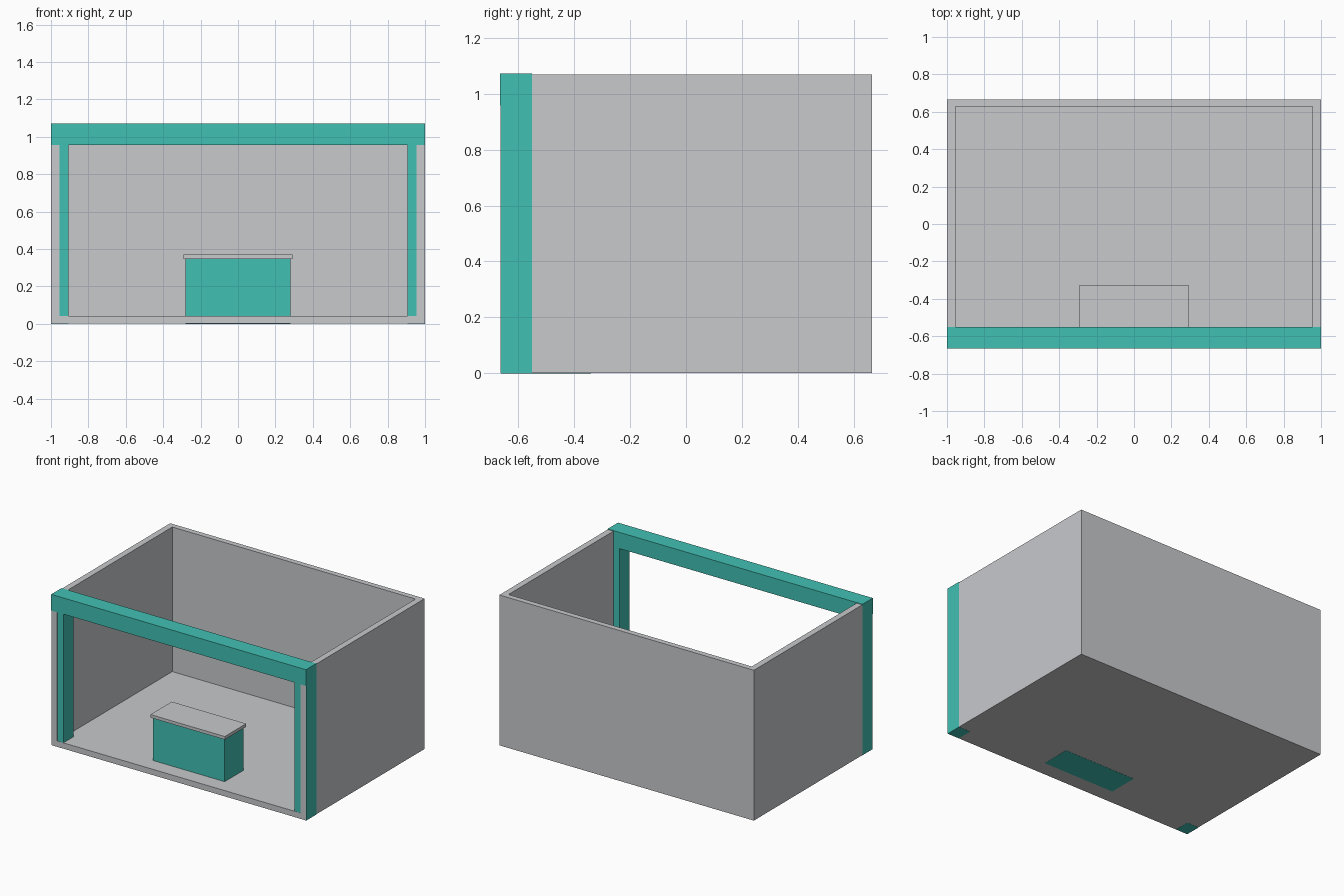
import bpy
import bmesh
from mathutils import Vector

cube = bpy.data.objects.get("Cube")
if cube:
    bpy.data.objects.remove(cube, do_unlink=True)


def make_material(name, rgb):
    mat = bpy.data.materials.new(name)
    mat.use_nodes = True
    colour = (*rgb, 1.0)
    mat.diffuse_color = colour
    mat.node_tree.nodes["Principled BSDF"].inputs["Base Color"].default_value = colour
    return mat


grey = make_material("light grey", (0.58, 0.585, 0.605))
teal = make_material("teal", (0.053, 0.53, 0.45))


def box(name, low, high, mat):
    """Box between two opposite corners."""
    low, high = Vector(low), Vector(high)
    bm = bmesh.new()
    bmesh.ops.create_cube(bm, size=1)
    for v in bm.verts:
        v.co = (low + high) / 2 + v.co * (high - low)
    mesh = bpy.data.meshes.new(name)
    bm.to_mesh(mesh)
    bm.free()
    mesh.materials.append(mat)
    obj = bpy.data.objects.new(name, mesh)
    bpy.context.collection.objects.link(obj)
    return obj


W, D = 1.0, 0.666      # half width and half depth
BEAM_BACK = -0.55
EPS = 0.001            # keeps the trim just proud of the walls

# Floor and three walls: a block hollowed out through the top and front
shell = box("booth_shell", (-W + EPS, -D + 3 * EPS, EPS), (W - EPS, D, 1.068), grey)
cutter = box("hollow_cutter", (-0.955, -W, 0.042), (0.955, 0.627, 2), grey)
cutter.hide_render = True
cut = shell.modifiers.new("hollow", "BOOLEAN")
cut.operation = "DIFFERENCE"
cut.solver = "EXACT"
cut.object = cutter
bpy.context.view_layer.objects.active = shell
bpy.ops.object.modifier_apply(modifier=cut.name)
bpy.data.objects.remove(cutter, do_unlink=True)

# Front posts, wrapped around the wall ends
for side, name in ((1, "left_post"), (-1, "right_post")):
    xs = sorted((side * 0.907, side * W))
    box(name, (xs[0], -D + 4 * EPS, 0), (xs[1], BEAM_BACK, 0.96), teal)

# Beam across the front
box("front_beam", (-W, -D, 0.957), (W, BEAM_BACK, 1.072), teal)

# Counter with an overhanging top
box("counter_body", (-0.282, -0.552, 0), (0.282, -0.34, 0.348), teal)
box("counter_top", (-0.292, -0.565, 0.348), (0.292, -0.326, 0.37), grey)
